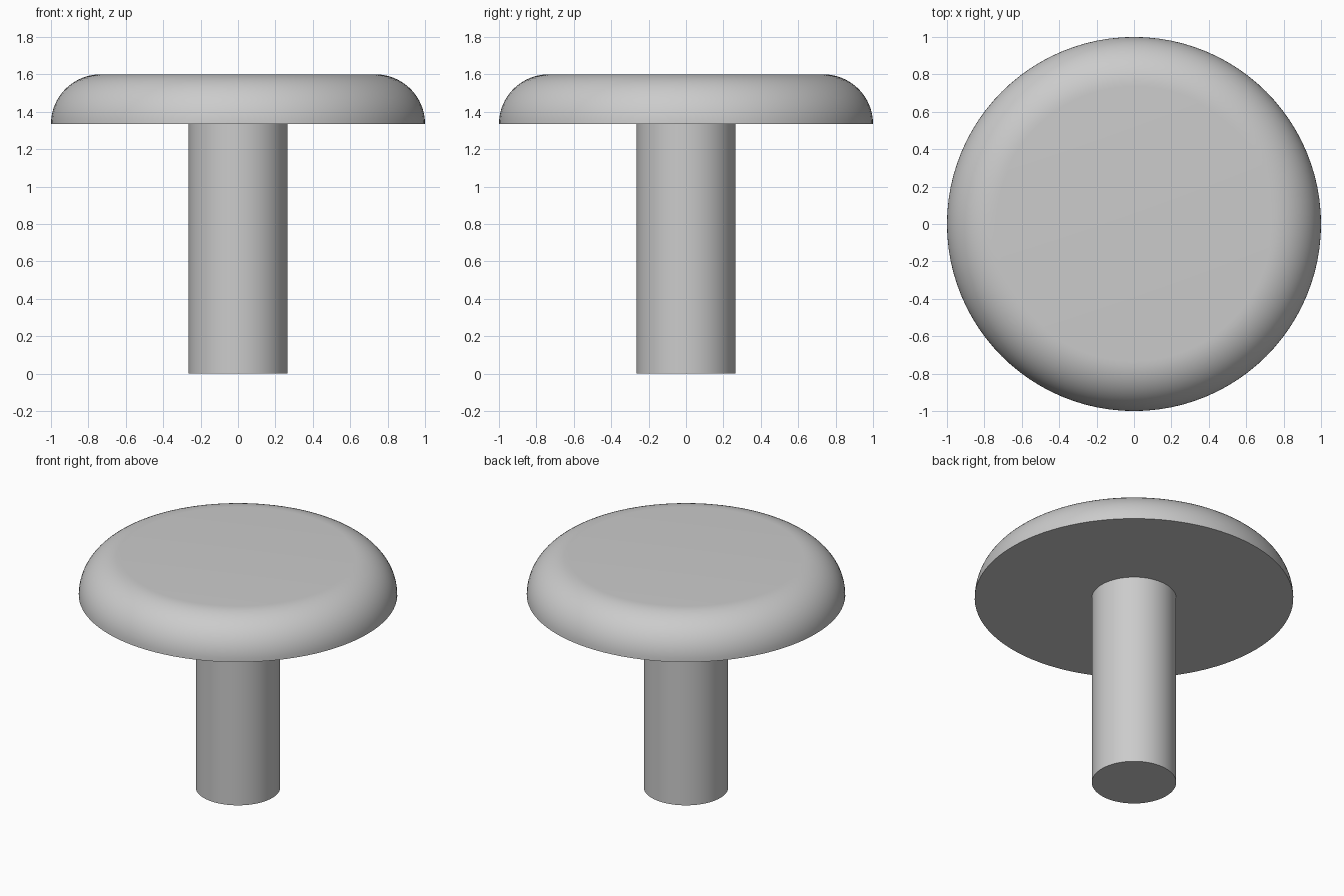
import bpy
import bmesh
import math
from mathutils import Matrix

cube = bpy.data.objects.get("Cube")
if cube:
    bpy.data.objects.remove(cube, do_unlink=True)

SEGMENTS = 96
STEM_RADIUS = 0.265
CAP_BASE = 1.335
CAP_RADIUS = 1.0
FILLET = 0.265

# Single plain grey
grey = bpy.data.materials.new("plain grey")
grey.use_nodes = True
colour = (0.6, 0.6, 0.6, 1)
grey.diffuse_color = colour
grey.node_tree.nodes["Principled BSDF"].inputs["Base Color"].default_value = colour


def lathe(name, profile):
    """Revolve (radius, height) points about z; profile ends are capped flat."""
    bm = bmesh.new()
    rings = []
    for radius, height in profile:
        ring = bmesh.ops.create_circle(
            bm, segments=SEGMENTS, radius=radius,
            matrix=Matrix.Translation((0, 0, height)))["verts"]
        rings.append(ring)
    for low, high in zip(rings, rings[1:]):
        for i in range(SEGMENTS):
            j = (i + 1) % SEGMENTS
            bm.faces.new((low[i], low[j], high[j], high[i]))
    bm.faces.new(rings[0])
    bm.faces.new(rings[-1])
    bmesh.ops.recalc_face_normals(bm, faces=bm.faces)
    mesh = bpy.data.meshes.new(name)
    bm.to_mesh(mesh)
    bm.free()
    mesh.materials.append(grey)
    obj = bpy.data.objects.new(name, mesh)
    bpy.context.collection.objects.link(obj)
    bpy.ops.object.select_all(action="DESELECT")
    obj.select_set(True)
    bpy.context.view_layer.objects.active = obj
    bpy.ops.object.shade_smooth_by_angle(angle=math.radians(30))
    return obj


# Cylindrical stem
lathe("stem", [(STEM_RADIUS, 0), (STEM_RADIUS, CAP_BASE)])

# Round cap with a flat underside and a quarter-round upper edge
steps = 16
arc = [math.pi / 2 * i / steps for i in range(steps + 1)]
lathe("cap", [(CAP_RADIUS - FILLET + FILLET * math.cos(a),
               CAP_BASE + FILLET * math.sin(a)) for a in arc])
